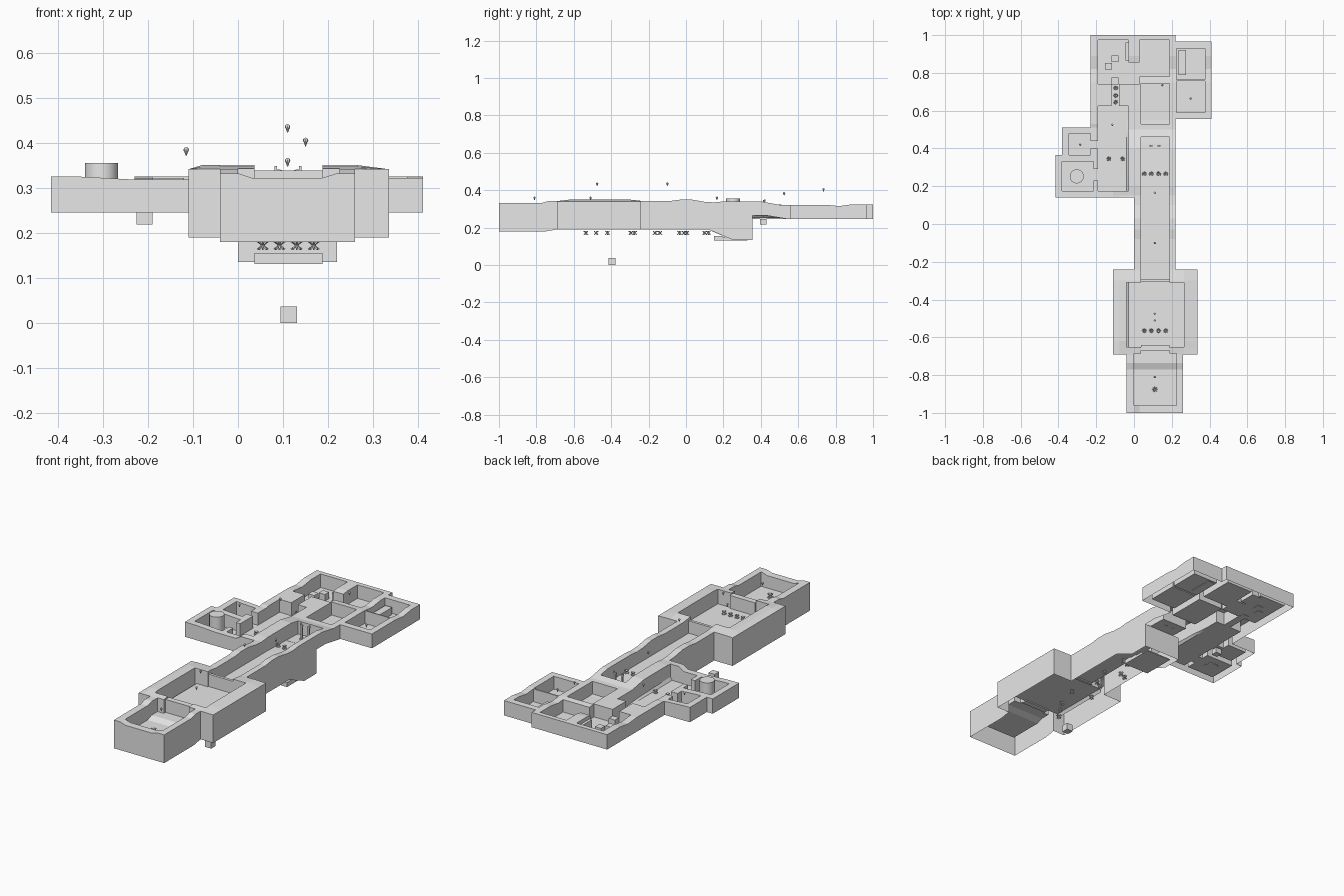
import bpy, bmesh, math
from mathutils import Vector, Matrix

if "Cube" in bpy.data.objects:
    bpy.data.objects.remove(bpy.data.objects["Cube"])

stone = bpy.data.materials.new("pale grey stone")
stone.diffuse_color = (0.8, 0.8, 0.8, 1)
stone.use_nodes = True
stone.node_tree.nodes["Principled BSDF"].inputs["Base Color"].default_value = stone.diffuse_color

def finish(name, bm, smooth=False):
    me = bpy.data.meshes.new(name)
    bm.to_mesh(me); bm.free()
    me.materials.append(stone)
    ob = bpy.data.objects.new(name, me)
    bpy.context.collection.objects.link(ob)
    if smooth:
        for p in me.polygons:
            p.use_smooth = len(p.vertices) == 4
    return ob

def add_box(bm, x0, x1, y0, y1, z0, z1):
    m = Matrix.Translation(((x0+x1)/2, (y0+y1)/2, (z0+z1)/2)) @ Matrix.Diagonal((x1-x0, y1-y0, z1-z0, 1))
    bmesh.ops.create_cube(bm, size=1, matrix=m)

def box(name, *b):
    bm = bmesh.new(); add_box(bm, *b)
    return finish(name, bm)

def lerp(t, pts):
    if t <= pts[0][0]: return pts[0][1]
    for (a, u), (b, v) in zip(pts, pts[1:]):
        if t <= b: return u + (v-u)*(t-a)/(b-a)
    return pts[-1][1]

# footprint blocks and rooms: x0, x1, y0, y1
BLOCKS = [(-.04, .26, -1, -.69), (-.11, .335, -.69, -.24), (0, .22, -.24, 1), (-.23, 0, .14, 1),
          (-.38, -.23, .365, .51), (-.415, -.23, .14, .365), (.22, .41, .555, .965)]
ROOMS = [(0, .225, -.96, -.685), (.037, .187, -.685, -.65), (-.04, .265, -.65, -.31),
         (.037, .187, -.31, .46), (.037, .187, .53, .745), (.03, .187, .78, .975),
         (-.19, -.03, .74, .975), (-.03, .03, .74, .855), (-.12, -.08, .625, .74),
         (-.19, -.03, .175, .625), (-.345, -.23, .365, .48), (-.23, -.19, .40, .44),
         (-.38, -.215, .175, .33), (-.215, -.19, .23, .29),
         (.225, .375, .765, .93), (.225, .375, .59, .758)]
RIM = [(-1, .332), (-.77, .332), (-.735, .342), (-.69, .342), (-.62, .35), (-.3, .35), (-.24, .343),
       (-.08, .343), (-.03, .35), (.03, .35), (.1, .338), (.15, .335), (.2, .34), (.4, .34), (.5, .322),
       (.56, .322), (.75, .322), (.82, .315), (.89, .325), (1, .325)]
FLOOR = [(-.77, .255), (-.735, .268), (.2, .268), (.43, .262), (.55, .252)]
BOTTOM = [(-.75, .18), (-.69, .19), (.12, .19), (.25, .135), (.355, .135), (.3551, .265), (.43, .265), (.55, .245)]

def rim(x, y):
    if x < -.1 and .1 < y < .52:
        return lerp(x, [(-.35, .325), (-.3, .318)])
    if y < -.95 and .02 < x < .2:
        return .322
    if -.695 < y < -.235 and (x < -.1 or x > .33):
        return .341
    return lerp(y, RIM)

def floor(x, y):
    return .252 if x < -.0301 else lerp(y, FLOOR)

def bottom(x, y):
    return .245 if x < -.001 and y > .1 else lerp(y, BOTTOM)

# dungeon shell: open below, walled rooms open above
bm = bmesh.new()
def quad(pts, n):
    vs = [Vector(p) for p in pts]
    if (vs[2]-vs[0]).cross(vs[3]-vs[1]).dot(Vector(n)) < 0:
        vs.reverse()
    bm.faces.new([bm.verts.new(v) for v in vs])

rects = BLOCKS + ROOMS
xs = sorted({v for r in rects for v in r[:2]})
ys = sorted({v for r in rects for v in r[2:]} | {p[0] for p in RIM+FLOOR+BOTTOM})
inside = lambda x, y, rs: any(a < x < b and c < y < d for a, b, c, d in rs)
def kind(i, j):
    if not (0 <= i < len(xs)-1 and 0 <= j < len(ys)-1):
        return 0
    x, y = (xs[i]+xs[i+1])/2, (ys[j]+ys[j+1])/2
    return 1 if inside(x, y, ROOMS) else 2 if inside(x, y, BLOCKS) else 0

for i in range(len(xs)-1):
    for j in range(len(ys)-1):
        k = kind(i, j)
        if not k:
            continue
        x0, x1, y0, y1 = xs[i], xs[i+1], ys[j], ys[j+1]
        h = floor if k == 1 else rim
        quad([(x, y, h(x, y)) for x, y in ((x0, y0), (x1, y0), (x1, y1), (x0, y1))], (0, 0, 1))
        if k == 2:
            for di, dj, a, b in ((-1, 0, (x0, y0), (x0, y1)), (1, 0, (x1, y0), (x1, y1)),
                                 (0, -1, (x0, y0), (x1, y0)), (0, 1, (x0, y1), (x1, y1))):
                other = kind(i+di, j+dj)
                if other != 2:
                    low = floor if other == 1 else bottom
                    quad([(*a, low(*a)), (*b, low(*b)), (*b, rim(*b)), (*a, rim(*a))], (di, dj, 0))
# side and end walls of the sunken passage
quad([(0, .355, .135), (.22, .355, .135), (.22, .355, .265), (0, .355, .265)], (0, 1, 0))
quad([(0, .14, .18), (0, .25, .135), (0, .355, .135), (0, .355, .25)], (-1, 0, 0))
quad([(0, .14, .18), (0, .14, .25), (0, .355, .25), (0, .355, .25001)], (-1, 0, 0))
bmesh.ops.remove_doubles(bm, verts=bm.verts, dist=1e-5)
finish("dungeon_shell", bm)

# stairs under the passage
bm = bmesh.new()
for k in range(4):
    add_box(bm, .037, .187, .15+.045*k, .195+.045*k, .131, .155-.006*k)
finish("lower_stairs", bm)

# door slabs
box("front_door", .037, .187, -.67, -.64, .262, .338)
box("hall_door", .037, .187, -.305, -.29, .262, .335)

# furniture and crates
box("long_table", .235, .275, .79, .92, .25, .29)
box("tall_chest", -.045, .01, .865, .96, .25, .305)
for k, (x, y) in enumerate([(-.135, .835), (-.1, .875), (-.1, .757)]):
    box(f"crate_{k+1}", x-.018, x+.018, y-.018, y+.018, .25, .288)
box("buried_crate", -.225, -.19, .395, .43, .218, .247)
box("low_crate", .094, .131, -.415, -.378, 0, .037)
bm = bmesh.new()
bmesh.ops.create_cone(bm, cap_ends=True, segments=32, radius1=.037, radius2=.037, depth=.105,
                      matrix=Matrix.Translation((-.303, .252, .3025)))
finish("round_vat", bm, True)

# gate posts with small arms
bm = bmesh.new()
for x, s in ((.09, -1), (.132, 1)):
    add_box(bm, x-.004, x+.004, .411, .419, .26, .34)
    add_box(bm, x-.008, x+.008, .407, .423, .262, .268)
    add_box(bm, x-.008, x+.008, .411, .419, .334, .339)
    add_box(bm, x+s*.006-.003, x+s*.006+.003, .412, .418, .334, .348)
finish("gate_posts", bm)

# spiky creatures: crossed thin spikes round a core
def spiky(name, x, y, z, r=.013):
    bm = bmesh.new()
    at = Matrix.Translation((x, y, z))
    bmesh.ops.create_icosphere(bm, subdivisions=1, radius=r*.4, matrix=at)
    for a in range(4):
        for tilt in (35, -35):
            rot = Matrix.Rotation(math.radians(45*a), 4, 'Z') @ Matrix.Rotation(math.radians(tilt), 4, 'Y')
            bmesh.ops.create_cube(bm, size=1, matrix=at @ rot @ Matrix.Diagonal((2*r, .0035, .0035, 1)))
    finish(name, bm)

ROW = (.055, .092, .13, .168)
spots = [(x, y) for y in (.265, -.565) for x in ROW]
spots += [(-.133, .345), (-.06, .345), (-.097, .72), (-.097, .68), (-.097, .645)]
for k, (x, y) in enumerate(spots):
    spiky(f"creature_{k+1}", x, y, floor(x, y)+.011)
spiky("large_creature", .11, -.875, .268, .017)
below = (-.535, -.48, -.42, -.295, -.275, -.165, -.14, -.035, -.01, .005, .1, .12)
for k, y in enumerate(below):
    spiky(f"lower_creature_{k+1}", ROW[k % 4], y, .172, .015)

# hanging lamps: ball over a pointed cone
lamps = [(.11, -.475, .435), (.11, -.1, .435), (.15, .735, .405), (-.115, .525, .384), (.11, -.81, .36),
         (.11, -.51, .36), (.11, .165, .36), (-.285, .42, .345), (.3, .665, .30)]
for k, p in enumerate(lamps):
    bm = bmesh.new()
    at = Matrix.Translation(p)
    bmesh.ops.create_uvsphere(bm, u_segments=8, v_segments=6, radius=.006, matrix=at)
    bmesh.ops.create_cone(bm, cap_ends=True, segments=8, radius1=.001, radius2=.005, depth=.012,
                          matrix=at @ Matrix.Translation((0, 0, -.007)))
    finish(f"lamp_{k+1}", bm)
